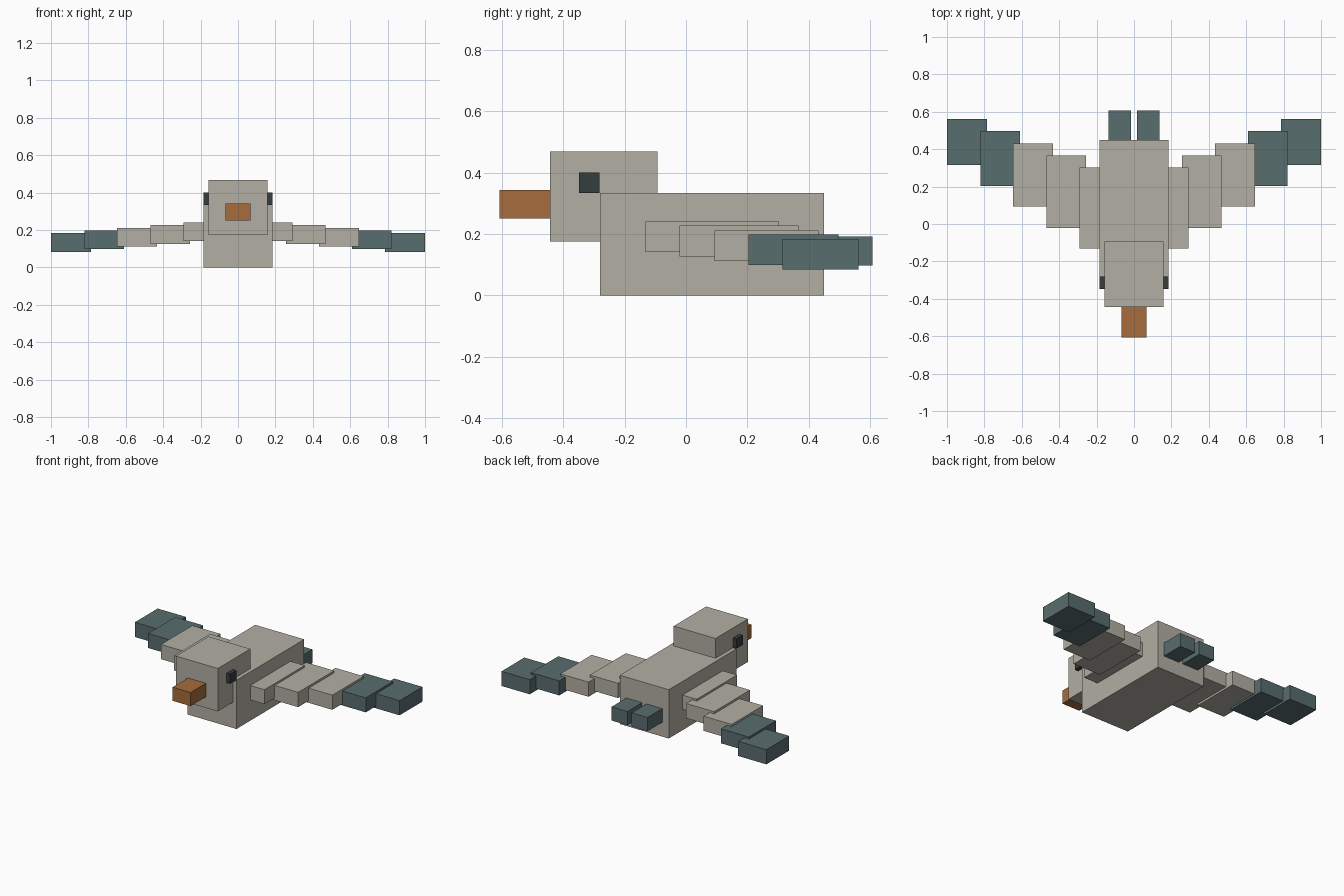
import bpy

if "Cube" in bpy.data.objects:
    bpy.data.objects.remove(bpy.data.objects["Cube"])


def material(name, rgb):
    """Make a flat colour from 0-255 sRGB."""
    m = bpy.data.materials.new(name)
    lin = [((c / 255 + 0.055) / 1.055) ** 2.4 for c in rgb]
    m.diffuse_color = (*lin, 1)
    m.use_nodes = True
    m.node_tree.nodes["Principled BSDF"].inputs["Base Color"].default_value = m.diffuse_color
    return m


plumage = material("pale_grey_plumage", (178, 175, 163))
slate = material("slate_feathers", (89, 109, 111))
orange = material("orange_beak", (166, 108, 60))
dark = material("dark_eye", (53, 61, 61))


def box(name, x, y, z, mat):
    """Box from its (min, max) range on each axis."""
    ranges = (x, y, z)
    bpy.ops.mesh.primitive_cube_add(size=1, location=[(a + b) / 2 for a, b in ranges])
    ob = bpy.context.object
    ob.name = name
    ob.scale = [b - a for a, b in ranges]
    bpy.ops.object.transform_apply(location=False, rotation=False, scale=True)
    ob.data.materials.append(mat)


def pair(name, x, y, z, mat):
    """Matching boxes on both sides of the body."""
    box(name + "_right", x, y, z, mat)
    box(name + "_left", (-x[1], -x[0]), y, z, mat)


# Body, head and beak
box("body", (-0.185, 0.185), (-0.28, 0.45), (0, 0.333), plumage)
box("head", (-0.158, 0.158), (-0.443, -0.093), (0.175, 0.468), plumage)
box("beak", (-0.068, 0.068), (-0.608, -0.40), (0.25, 0.343), orange)

# Eyes
pair("eye", (0.12, 0.185), (-0.348, -0.282), (0.334, 0.4), dark)

# Wings: overlapping segments stepping outward, backward and down
wing = [
    ((0.08, 0.292), (-0.132, 0.302), (0.142, 0.24), plumage),
    ((0.257, 0.469), (-0.021, 0.367), (0.126, 0.227), plumage),
    ((0.434, 0.647), (0.093, 0.431), (0.112, 0.212), plumage),
    ((0.610, 0.822), (0.204, 0.496), (0.099, 0.198), slate),
    ((0.787, 1.0), (0.315, 0.561), (0.084, 0.184), slate),
]
for i, (x, y, z, mat) in enumerate(wing, 1):
    pair(f"wing_segment_{i}", x, y, z, mat)

# Tail feathers
pair("tail_feather", (0.016, 0.136), (0.40, 0.608), (0.097, 0.191), slate)
